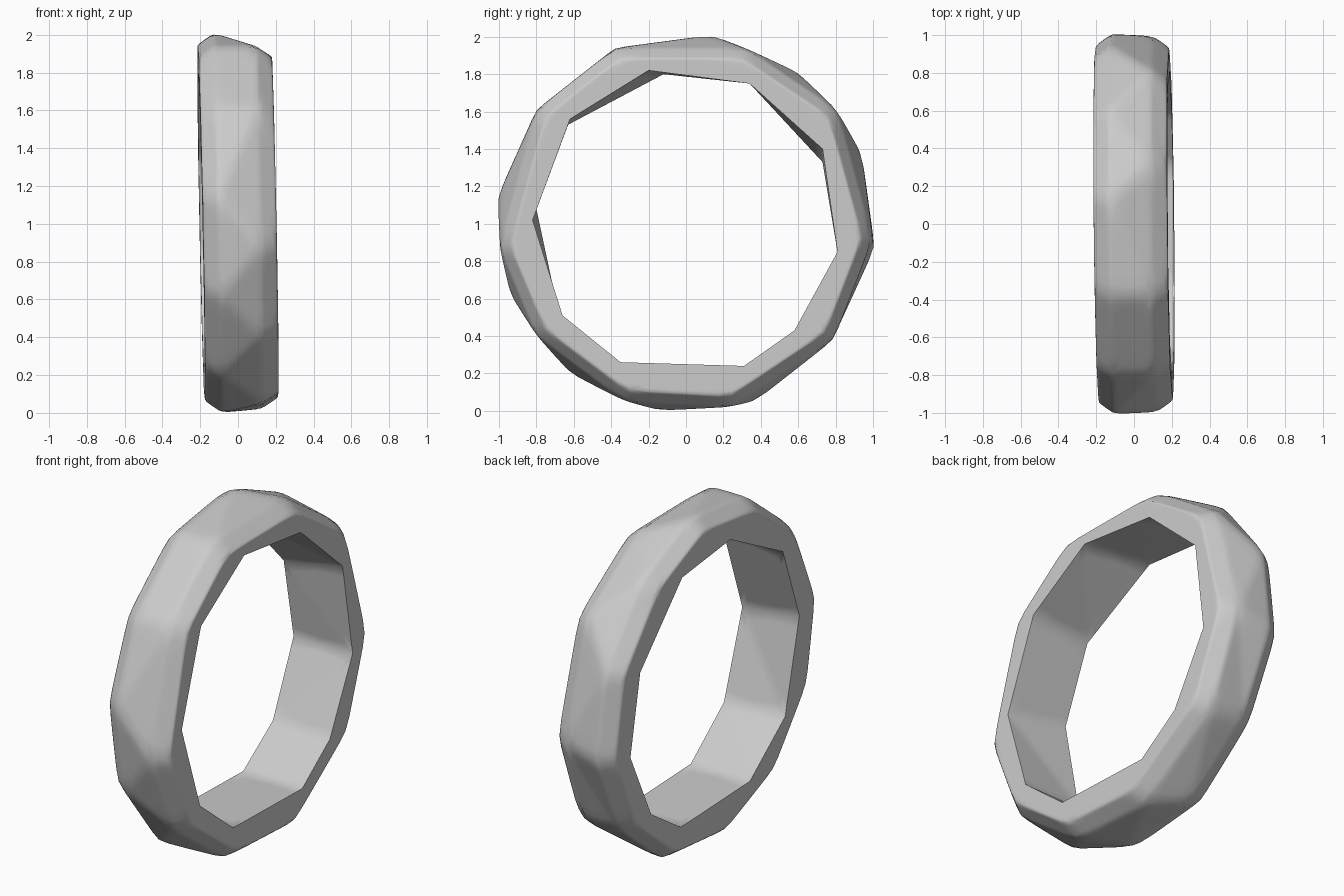
import bpy, bmesh, math

if "Cube" in bpy.data.objects:
    bpy.data.objects.remove(bpy.data.objects["Cube"])

HALF_WIDTH, CREST, DROP = 0.195, 0.11, 0.06

# Corner outlines (y, z), clockwise from the upper front
OUTER = {
    1: [(-.8, 1.61), (-.38, 1.94), (.32, 1.94), (.81, 1.61), (1, .92),
        (.79, .38), (.25, .02), (-.33, .05), (-.8, .4), (-1, .88)],
    -1: [(-.8, 1.61), (-.38, 1.94), (.14, 2.01), (.6, 1.81), (.94, 1.38), (1.01, .87),
         (.79, .39), (.37, .05), (-.14, 0), (-.62, .2), (-.94, .62), (-1.01, 1.14)],
}
INNER = {
    1: [(-.62, 1.56), (-.2, 1.82), (.34, 1.75), (.73, 1.4), (.81, .85),
        (.58, .43), (.31, .24), (-.35, .26), (-.66, .51), (-.82, 1.02)],
    -1: [(-.63, 1.53), (-.12, 1.8), (.34, 1.75), (.73, 1.33), (.81, .85),
         (.6, .43), (.31, .24), (-.35, .26), (-.68, .52), (-.8, 1.08)],
}


def turn(v):
    """Clockwise angle round the ring's axis."""
    return (math.radians(146) - math.atan2(v.co.z - 1, v.co.y)) % math.tau


def add_loop(bm, outline, x, drop=0):
    """Closed loop of vertices, with the ring's slight lean."""
    loop = []
    for y, z in outline:
        k = 1 - drop / math.hypot(y, z - 1)
        y, z = y * k, 1 + (z - 1) * k
        loop.append(bm.verts.new((x - 0.02 * (z - 1) - 0.01 * y, y, z)))
    return loop


def bridge(bm, a, b):
    """Join two loops with triangles, advancing whichever is behind."""
    i = j = 0
    while i < len(a) or j < len(b):
        next_a = turn(a[i + 1]) if i + 1 < len(a) else math.tau + turn(a[0])
        next_b = turn(b[j + 1]) if j + 1 < len(b) else math.tau + turn(b[0])
        va, vb = a[i % len(a)], b[j % len(b)]
        if j >= len(b) or (i < len(a) and next_a <= next_b):
            i += 1
            bm.faces.new((va, a[i % len(a)], vb))
        else:
            j += 1
            bm.faces.new((va, b[j % len(b)], vb))


# Ring body: bore, side faces, chamfers and faceted outer band
bm = bmesh.new()
rim, crest = {}, {}
for side in (1, -1):
    rim[side] = add_loop(bm, INNER[side], side * HALF_WIDTH)
    shoulder = add_loop(bm, OUTER[side], side * HALF_WIDTH, DROP)
    crest[side] = add_loop(bm, OUTER[side], side * CREST)
    bridge(bm, rim[side], shoulder)
    bridge(bm, shoulder, crest[side])
bridge(bm, crest[1], crest[-1])
bridge(bm, rim[1], rim[-1])
bmesh.ops.recalc_face_normals(bm, faces=bm.faces)
for f in bm.faces:
    f.smooth = True
bm.verts.index_update()
rim_ids = set()
for side in (1, -1):
    n = len(rim[side])
    for k in range(n):
        bm.edges.get((rim[side][k], rim[side][(k + 1) % n])).smooth = False
    rim_ids |= {v.index for v in rim[side]}
mesh = bpy.data.meshes.new("ring_band")
bm.to_mesh(mesh)
bm.free()
ring = bpy.data.objects.new("ring_band", mesh)
bpy.context.collection.objects.link(ring)

# Softened outer edges, crisp bore
soft = ring.vertex_groups.new(name="soft_edges")
soft.add([v.index for v in mesh.vertices if v.index not in rim_ids], 1, "REPLACE")
sub = ring.modifiers.new("refine", "SUBSURF")
sub.subdivision_type = "SIMPLE"
sub.levels = sub.render_levels = 3
smooth = ring.modifiers.new("soften", "SMOOTH")
smooth.factor, smooth.iterations = 0.5, 3
smooth.vertex_group = soft.name

# Plain grey finish
grey = bpy.data.materials.new("plain_grey")
grey.use_nodes = True
colour = (0.6, 0.6, 0.6, 1)
grey.diffuse_color = colour
grey.node_tree.nodes["Principled BSDF"].inputs["Base Color"].default_value = colour
mesh.materials.append(grey)
